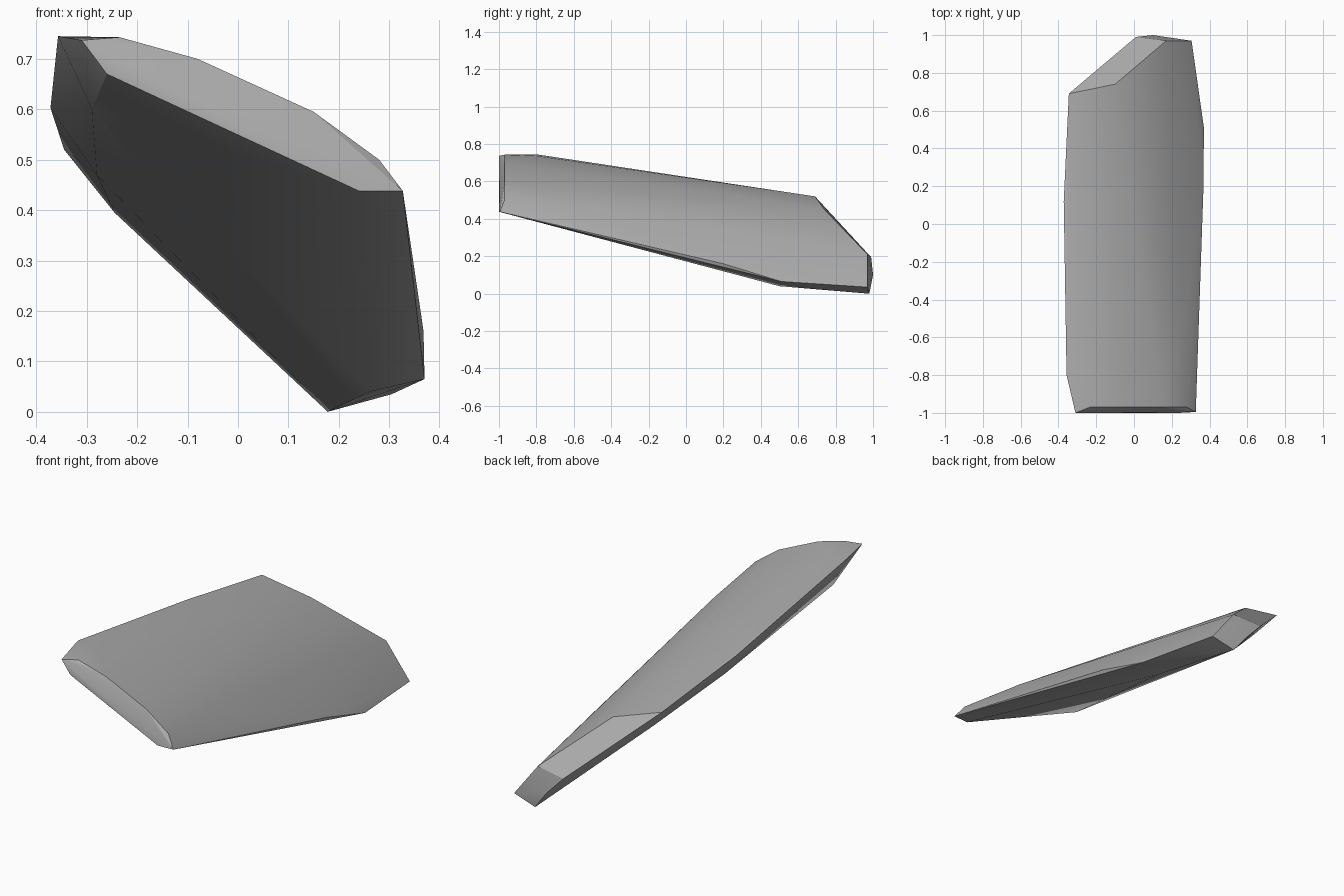
import bpy, bmesh, math

if "Cube" in bpy.data.objects:
    bpy.data.objects.remove(bpy.data.objects["Cube"])

# Key points of the faceted slab, grouped by region (x, y, z)
front_end = [(-0.31, -1.0, 0.737), (-0.26, -1.0, 0.67), (0.24, -1.0, 0.438), (0.327, -0.995, 0.438)]
front_arch = [(-0.235, -0.97, 0.743), (-0.08, -0.97, 0.70), (0.15, -0.97, 0.595), (0.28, -0.97, 0.50)]
top_arch = [(-0.357, -0.80, 0.745), (-0.25, -0.80, 0.737), (-0.372, 0.12, 0.603),
            (0.25, -0.59, 0.468), (-0.10, 0.74, 0.45)]
back_chamfer = [(-0.345, 0.69, 0.52), (0.01, 0.99, 0.195), (0.17, 0.97, 0.21)]
back_end = [(0.10, 1.0, 0.10), (0.305, 0.97, 0.035), (0.178, 0.98, 0.0)]
right_edge = [(0.368, 0.20, 0.16), (0.37, 0.51, 0.065)]
underside = [(0.255, 0.20, 0.127), (0.262, 0.50, 0.04), (-0.29, -0.79, 0.60),
             (-0.28, 0.08, 0.47), (-0.245, 0.62, 0.395)]

# Wrap the points in one convex stone-like shell
bm = bmesh.new()
for group in (front_end, front_arch, top_arch, back_chamfer, back_end, right_edge, underside):
    for p in group:
        bm.verts.new(p)
res = bmesh.ops.convex_hull(bm, input=bm.verts[:])
loose = [v for v in bm.verts if not v.link_faces]
bmesh.ops.delete(bm, geom=loose, context='VERTS')
bmesh.ops.recalc_face_normals(bm, faces=bm.faces[:])

mesh = bpy.data.meshes.new("slab")
bm.to_mesh(mesh)
bm.free()

# Single grey stone colour
grey = bpy.data.materials.new("stone grey")
grey.diffuse_color = (0.42, 0.42, 0.42, 1)
grey.use_nodes = True
grey.node_tree.nodes["Principled BSDF"].inputs["Base Color"].default_value = grey.diffuse_color
mesh.materials.append(grey)

slab = bpy.data.objects.new("slab", mesh)
bpy.context.collection.objects.link(slab)
bpy.context.view_layer.objects.active = slab
slab.select_set(True)
bpy.ops.object.shade_smooth_by_angle(angle=math.radians(25))
